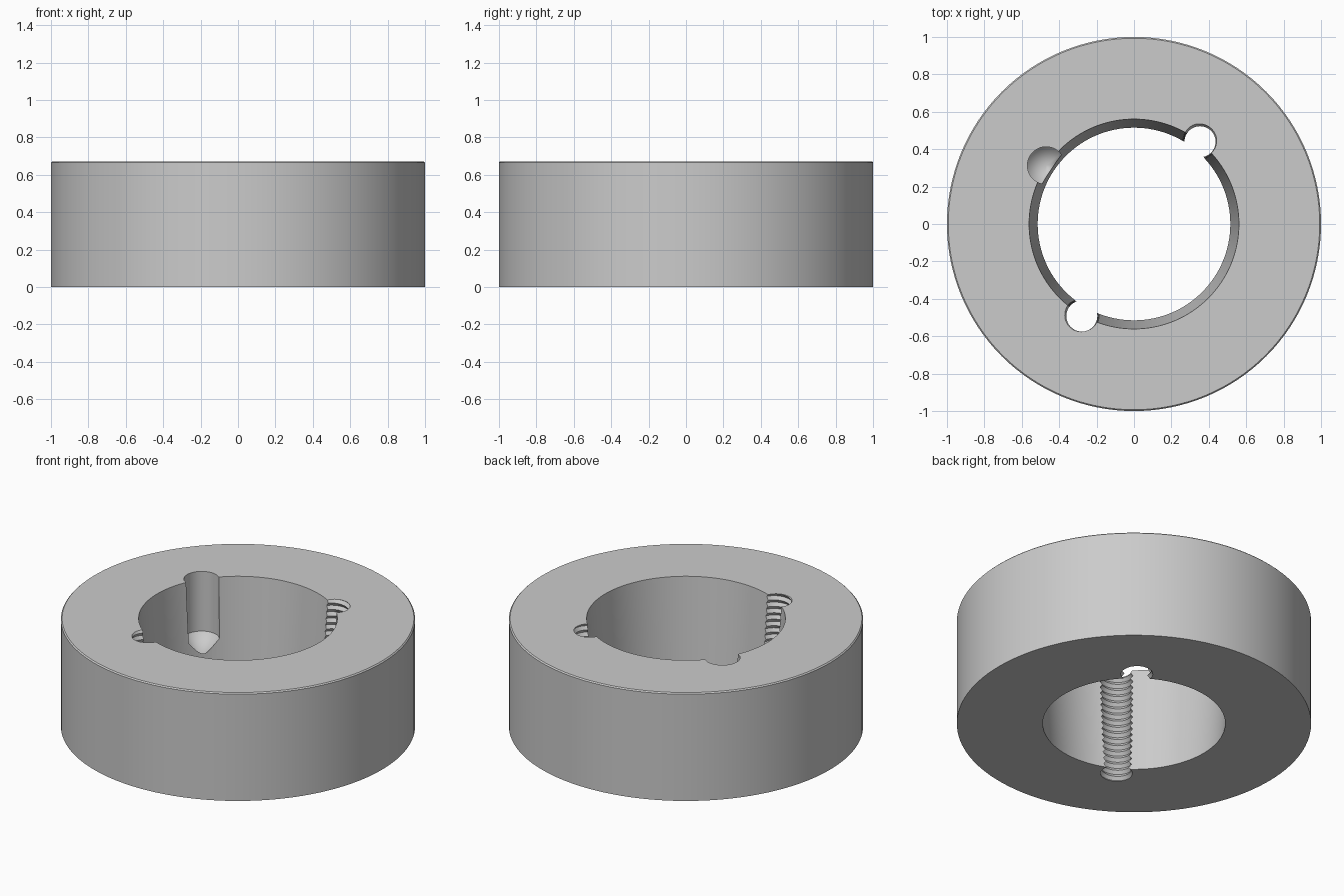
import bpy, bmesh, math

if "Cube" in bpy.data.objects:
    bpy.data.objects.remove(bpy.data.objects["Cube"], do_unlink=True)

HEIGHT = 0.672
MINOR, MAJOR, PITCH = 0.083, 0.097, 0.04

steel = bpy.data.materials.new("grey_steel")
steel.use_nodes = True
grey = (0.6, 0.6, 0.6, 1)
steel.diffuse_color = grey
steel.node_tree.nodes["Principled BSDF"].inputs["Base Color"].default_value = grey


def finish(name, bm):
    """Turn a bmesh into a linked object with consistent normals."""
    bmesh.ops.recalc_face_normals(bm, faces=bm.faces[:])
    mesh = bpy.data.meshes.new(name)
    bm.to_mesh(mesh)
    bm.free()
    mesh.materials.append(steel)
    obj = bpy.data.objects.new(name, mesh)
    bpy.context.collection.objects.link(obj)
    return obj


def lathe(name, profile, steps, closed):
    """Revolve (radius, z) points about the z axis."""
    bm = bmesh.new()
    verts = [bm.verts.new((r, 0, z)) for r, z in profile]
    edges = [bm.edges.new(pair) for pair in zip(verts, verts[1:])]
    if closed:
        edges.append(bm.edges.new((verts[-1], verts[0])))
    bmesh.ops.spin(bm, geom=verts + edges, cent=(0, 0, 0), axis=(0, 0, 1),
                   angle=math.tau, steps=steps)
    bmesh.ops.remove_doubles(bm, verts=bm.verts[:], dist=0.0001)
    return finish(name, bm)


def thread_cutter(name, segments=32):
    """Helical V-thread core, longer than the ring at both ends."""
    bm = bmesh.new()
    rows = 2 * int(HEIGHT / PITCH + 7)
    grid = []
    for k in range(rows + 1):
        radius = MAJOR if k % 2 else MINOR
        row = []
        for s in range(segments):
            a = math.tau * s / segments
            z = (k / 2 + s / segments - 3) * PITCH
            row.append(bm.verts.new((radius * math.cos(a), radius * math.sin(a), z)))
        grid.append(row)
    # The end of each row joins the start of the row one full turn higher
    for k in range(rows - 2):
        low, high = grid[k] + [grid[k + 2][0]], grid[k + 1] + [grid[k + 3][0]]
        for s in range(segments):
            bm.faces.new((low[s], low[s + 1], high[s + 1], high[s]))
    bmesh.ops.delete(bm, geom=[v for v in bm.verts if not v.link_faces], context='VERTS')
    # Cap each open end with a fan around a centre point
    rim = [e for e in bm.edges if e.is_boundary]
    top, bottom = bm.verts.new((0, 0, HEIGHT + 3 * PITCH)), bm.verts.new((0, 0, -4 * PITCH))
    for e in rim:
        a, b = e.verts
        bm.faces.new((a, b, top if a.co.z > HEIGHT / 2 else bottom))
    return finish(name, bm)


def cut(target, cutter, x, y):
    cutter.location = (x, y, 0)
    cutter.hide_render = True
    bpy.context.view_layer.objects.active = target
    mod = target.modifiers.new(cutter.name, 'BOOLEAN')
    mod.operation = 'DIFFERENCE'
    mod.solver = 'EXACT'
    mod.object = cutter
    bpy.context.view_layer.update()
    bpy.ops.object.modifier_apply(modifier=mod.name)
    bpy.data.objects.remove(cutter, do_unlink=True)


# Ring with a tapered bore and a fine chamfer on the upper rim
ring = lathe("tapered_ring", [(0.515, 0), (1, 0), (1, HEIGHT - 0.007),
                              (0.993, HEIGHT), (0.561, HEIGHT)], 128, True)

# Blind drilled hole with a conical floor
cut(ring, lathe("drill_cutter", [(0, 0.18), (0.1, 0.3), (0.1, 0.9), (0, 0.9)], 48, False),
    -0.47, 0.313)

# Two threaded through holes breaking into the bore
for x, y in ((0.353, 0.44), (-0.279, -0.492)):
    cut(ring, thread_cutter("thread_cutter"), x, y)

bpy.ops.object.select_all(action='DESELECT')
ring.select_set(True)
bpy.context.view_layer.objects.active = ring
bpy.ops.object.shade_smooth_by_angle(angle=math.radians(30))
